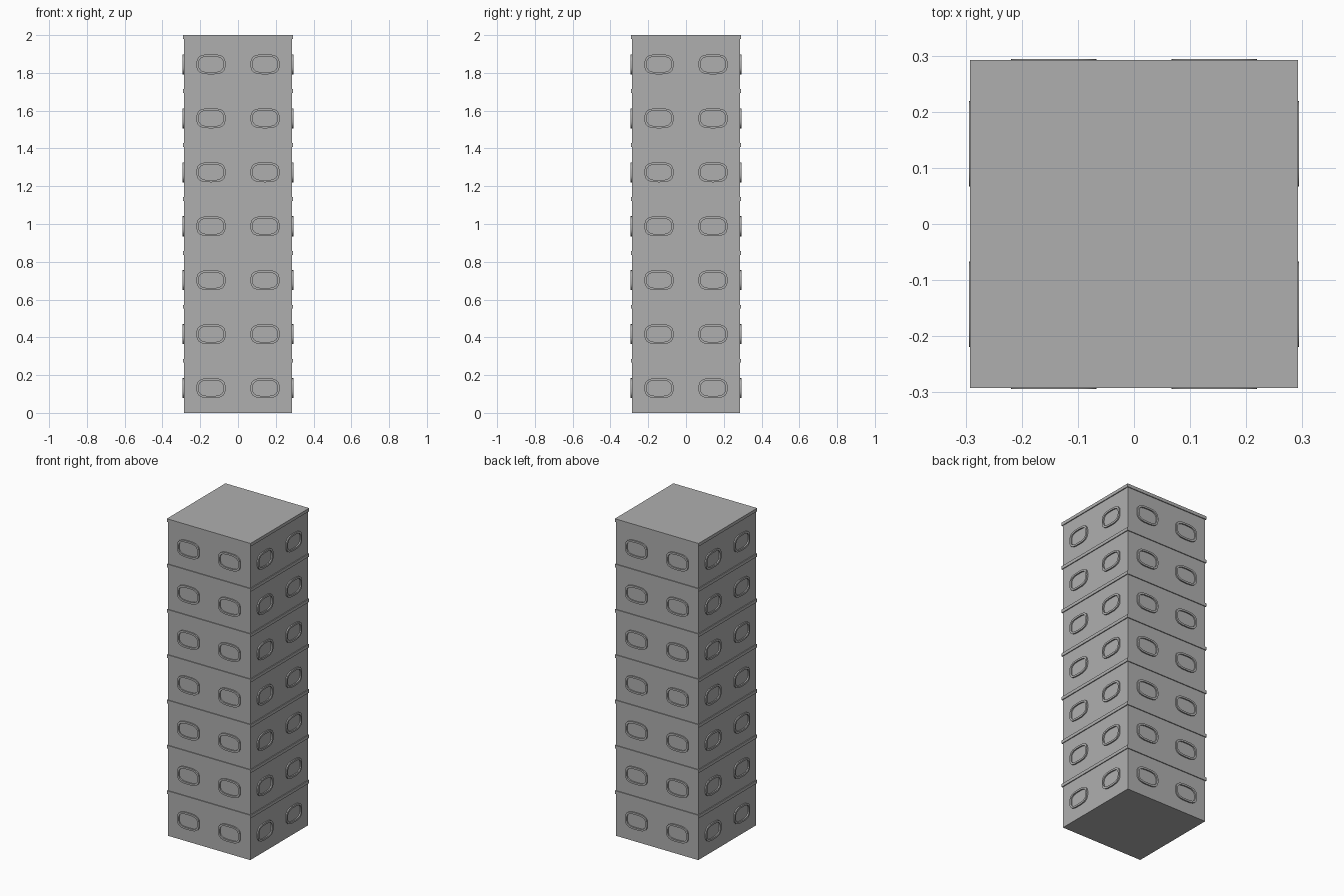
import bpy, bmesh, math
from mathutils import Matrix, Vector

if "Cube" in bpy.data.objects:
    bpy.data.objects.remove(bpy.data.objects["Cube"])

FLOORS = 7
STEP = 2.0 / FLOORS
WALL = 0.2865     # half width of the shaft
LEDGE = 0.292     # half width of the floor ledges
RIM = 0.2945      # how far the window frames reach out

grey = bpy.data.materials.new("dark_grey")
grey.diffuse_color = (0.43, 0.43, 0.43, 1)
grey.use_nodes = True
grey.node_tree.nodes["Principled BSDF"].inputs["Base Color"].default_value = grey.diffuse_color


def finish(name, bm):
    bmesh.ops.recalc_face_normals(bm, faces=bm.faces)
    mesh = bpy.data.meshes.new(name)
    bm.to_mesh(mesh)
    bm.free()
    mesh.materials.append(grey)
    ob = bpy.data.objects.new(name, mesh)
    bpy.context.collection.objects.link(ob)
    return ob


def box(name, half, z0, z1):
    bm = bmesh.new()
    bmesh.ops.create_cube(bm, size=1, matrix=Matrix.Translation((0, 0, (z0 + z1) / 2))
                          @ Matrix.Diagonal((2 * half, 2 * half, z1 - z0, 1)))
    return finish(name, bm)


def rounded(w, h, n=32, power=2 / 3):
    """Softly squared oval outline in x, z."""
    def soft(v):
        return math.copysign(abs(v) ** power, v)
    return [(w / 2 * soft(math.cos(a)), h / 2 * soft(math.sin(a)))
            for a in (2 * math.pi * i / n for i in range(n))]


def add_frame(bm, x, z, turn):
    """Window frame: closed ring standing on the front wall, turned to its side."""
    outer = rounded(0.153, 0.106)
    inner = rounded(0.130, 0.083)
    loops = [[bm.verts.new(turn @ Vector((x + px, y, z + pz))) for px, pz in pts]
             for pts, y in ((outer, -WALL + 0.002), (outer, -RIM),
                            (inner, -RIM), (inner, -WALL + 0.002))]
    n = len(outer)
    for a in range(4):
        p, q = loops[a], loops[(a + 1) % 4]
        for i in range(n):
            j = (i + 1) % n
            bm.faces.new((p[i], p[j], q[j], q[i]))


# Tower shaft
box("tower_shaft", WALL, 0, 1.99)

# One ledge at the top of each floor, the last one being the roof slab
for f in range(1, FLOORS + 1):
    box("roof_slab" if f == FLOORS else f"floor_ledge_{f}", LEDGE, f * STEP - 0.02, f * STEP)

# Two window frames per floor on each side
for s, side in enumerate(("front", "right", "back", "left")):
    bm = bmesh.new()
    turn = Matrix.Rotation(s * math.pi / 2, 3, 'Z')
    for f in range(FLOORS):
        for x in (-0.143, 0.143):
            add_frame(bm, x, f * STEP + 0.131, turn)
    ob = finish(f"{side}_window_frames", bm)
    bpy.ops.object.select_all(action='DESELECT')
    ob.select_set(True)
    bpy.context.view_layer.objects.active = ob
    bpy.ops.object.shade_smooth_by_angle(angle=math.radians(35))
